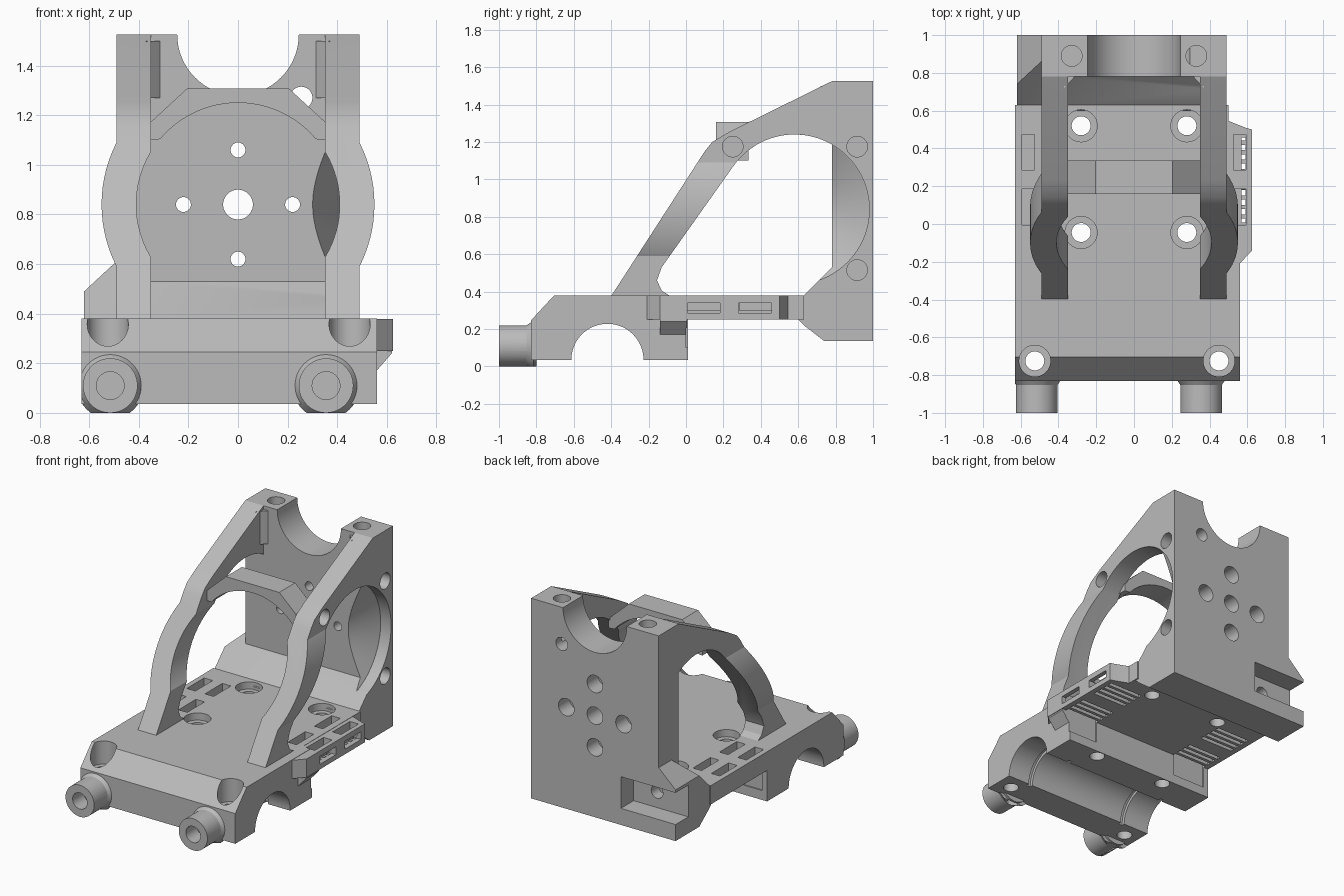
import bpy, bmesh, math
from mathutils import Vector

if "Cube" in bpy.data.objects:
    bpy.data.objects.remove(bpy.data.objects["Cube"], do_unlink=True)

grey = bpy.data.materials.new("machined_grey")
grey.use_nodes = True
grey.diffuse_color = (0.5, 0.5, 0.5, 1)
grey.node_tree.nodes["Principled BSDF"].inputs["Base Color"].default_value = (0.5, 0.5, 0.5, 1)


def place(axis, u, v, w):
    """Map a 2D profile point (u, v) and a depth w along the axis to 3D."""
    return Vector({"x": (w, u, v), "y": (u, w, v), "z": (u, v, w)}[axis])


def loft(name, axis, ring_a, a, ring_b, b):
    bm = bmesh.new()
    low = [bm.verts.new(place(axis, u, v, a)) for u, v in ring_a]
    high = [bm.verts.new(place(axis, u, v, b)) for u, v in ring_b]
    n = len(low)
    bm.faces.new(low)
    bm.faces.new(high[::-1])
    for i in range(n):
        j = (i + 1) % n
        bm.faces.new((low[i], high[i], high[j], low[j]))
    bmesh.ops.recalc_face_normals(bm, faces=bm.faces)
    mesh = bpy.data.meshes.new(name)
    bm.to_mesh(mesh)
    bm.free()
    mesh.materials.append(grey)
    obj = bpy.data.objects.new(name, mesh)
    bpy.context.collection.objects.link(obj)
    return obj


def prism(name, axis, pts, a, b):
    return loft(name, axis, pts, a, pts, b)


def box(name, x0, x1, y0, y1, z0, z1):
    return prism(name, "z", [(x0, y0), (x1, y0), (x1, y1), (x0, y1)], z0, z1)


def arc(u, v, r, start, end, n):
    angles = [math.radians(start + (end - start) * i / n) for i in range(n + 1)]
    return [(u + r * math.cos(t), v + r * math.sin(t)) for t in angles]


def rod(name, axis, u, v, r, a, b, r2=None, n=48):
    return loft(name, axis, arc(u, v, r, 0, 360, n)[:-1], a,
                arc(u, v, r2 or r, 0, 360, n)[:-1], b)


def combine(body, other, operation):
    mod = body.modifiers.new("combine", "BOOLEAN")
    mod.operation, mod.solver, mod.object = operation, "EXACT", other
    dg = bpy.context.evaluated_depsgraph_get()
    mesh = bpy.data.meshes.new_from_object(body.evaluated_get(dg))
    body.modifiers.clear()
    body.data = mesh
    bpy.data.objects.remove(other, do_unlink=True)


def cut(body, *others):
    for o in others:
        combine(body, o, "DIFFERENCE")


def join(body, *others):
    for o in others:
        combine(body, o, "UNION")


# Side frames: sloped profile with a circular bulge
outline = [(-0.43, 0.33), (0.1, 1.15), (0.14, 1.2), (0.233, 1.255),
           (0.78, 1.525), (1.0, 1.525), (1.0, 0.33)]
frame = prism("bearing_bracket", "x", outline, -0.6, 0.6)
section = box("section", -0.49, 0.49, -0.7, 1.2, 0.2, 1.7)
join(section, rod("bulge", "y", 0, 0.84, 0.55, -0.6, 0.7, n=96))
combine(frame, section, "INTERSECT")

# Side opening and the channel between the frames
opening = [(0.78, 0.2), (-0.09, 0.2), (-0.09, 0.38), (-0.13, 0.405),
           (-0.155, 0.46), (-0.13, 0.53)] + arc(0.58, 0.84, 0.4, 144, 60, 24)
cut(frame,
    prism("opening", "x", opening, -0.8, 0.8),
    box("channel", -0.35, 0.35, -0.8, 0.78, 0.1, 1.8),
    rod("channel_bore", "y", 0, 0.84, 0.41, -0.8, 0.78, n=96))

# Bridge across the front of the arch
bridge = [(-0.36, 1.1), (-0.36, 1.165), (-0.205, 1.308), (0.205, 1.308),
          (0.36, 1.165), (0.36, 1.1)] + arc(0, 0.84, 0.41, 40, 140, 24)
join(frame, prism("bridge", "y", bridge, 0.16, 0.335))

# Corner gussets at the wall
for s in (-1, 1):
    join(frame, prism("gusset", "z", [(s * 0.295, 0.8), (s * 0.37, 0.8), (s * 0.37, 0.72)],
                      1.27, 1.5))

# Lower back block with a chamfered wing
back = prism("back_block", "x", [(0.6, 0.35), (0.6, 0.25), (0.63, 0.22), (0.74, 0.135),
                                 (1.0, 0.135), (1.0, 0.61), (0.86, 0.61)], -0.62, 0.49)
cut(back, prism("wing_chamfer", "y", [(-0.48, 0.62), (-0.75, 0.62), (-0.75, 0.37)], 0.5, 1.2))
join(frame, back)

# Wall cutouts: cradle, side relief, holes and corner pocket
cut(frame,
    rod("cradle", "y", 0, 1.525, 0.245, 0.7, 1.2, n=64),
    rod("relief", "x", 0.58, 0.84, 0.4, 0.41, 0.8, n=96),
    rod("relief_cone", "x", 0.58, 0.84, 0.18, 0.29, 0.411, r2=0.4, n=96),
    rod("centre_hole", "y", 0, 0.84, 0.06, 0.5, 1.2),
    rod("upper_hole", "y", 0.255, 1.27, 0.045, 0.5, 1.2),
    box("pocket", -0.8, -0.2, 0.86, 1.2, 0.25, 0.47),
    rod("pocket_hole", "y", -0.38, 0.36, 0.045, 0.78, 1.0))
for x, z in ((-0.22, 0.84), (0.22, 0.84), (0, 0.62), (0, 1.06)):
    cut(frame, rod("bolt_hole", "y", x, z, 0.03, 0.5, 1.2),
        rod("bolt_seat", "y", x, z, 0.06, 0.88, 1.2))
for x in (-0.33, 0.33):
    cut(frame, rod("top_hole", "z", x, 0.89, 0.055, 1.25, 1.7))
for y, z in ((0.25, 1.175), (0.915, 1.175), (0.915, 0.515)):
    cut(frame, rod("side_hole", "x", y, z, 0.055, 0.39, 0.8))

# Base: front block, plate and side rim
base = prism("base_plate", "x", [(-0.83, 0.035), (-0.83, 0.245), (-0.705, 0.38),
                                 (0.01, 0.38), (0.01, 0.035)], -0.63, 0.56)
join(base,
     box("plate", -0.63, 0.5, -0.05, 0.63, 0.25, 0.38),
     prism("rim", "z", [(0.45, -0.22), (0.55, -0.22), (0.625, -0.14), (0.625, 0.5),
                        (0.59, 0.51), (0.49, 0.55), (0.45, 0.55)], 0.25, 0.378),
     prism("rim_gusset", "y", [(0.5, 0.37), (0.62, 0.37), (0.62, 0.24), (0.55, 0.16),
                               (0.5, 0.16)], -0.14, 0.005))

# Cross bore with ring grooves
cut(base, rod("cross_bore", "x", -0.42, 0.035, 0.193, -0.8, 0.8, n=72))
for x in (-0.43, 0.36):
    cut(base, rod("ring_groove", "x", -0.42, 0.035, 0.215, x, x + 0.03, n=72))

# Counterbored screw holes
for x, y in ((-0.28, 0.52), (0.28, 0.52), (-0.28, -0.045), (0.28, -0.045)):
    cut(base, rod("screw_seat", "z", x, y, 0.085, 0.33, 0.6),
        rod("screw_hole", "z", x, y, 0.05, -0.1, 0.6))
for x in (-0.525, 0.45):
    cut(base, rod("corner_seat", "z", x, -0.725, 0.083, 0.22, 0.6),
        rod("corner_hole", "z", x, -0.725, 0.05, -0.1, 0.6))

# Strap slots: top pockets, side windows, slats underneath
for s in (-1, 1):
    for y in (0.09, 0.38):
        for x in (0.42, 0.56):
            cut(base, box("strap_slot", s * x - 0.033, s * x + 0.033,
                          y - 0.095, y + 0.095, 0.3, 0.5))
        for k in range(4):
            v = y - 0.075 + k * 0.05
            cut(base, box("slat", s * 0.46 - 0.13, s * 0.46 + 0.13,
                          v - 0.014, v + 0.014, 0.1, 0.285))
for y in (0.095, 0.37):
    cut(base, box("side_window", 0.57, 0.8, y - 0.088, y + 0.088, 0.285, 0.34))

# Front bosses with blind bores
for side, x in (("right", -0.515), ("left", 0.355)):
    boss = rod("front_boss_" + side, "y", x, 0.11, 0.11, -1.0, -0.8)
    join(boss, rod("flare", "y", x, 0.11, 0.105, -0.86, -0.815, r2=0.135))
    cut(boss, box("flare_trim", x - 0.3, x + 0.3, -0.9, -0.7, -0.2, 0.0),
        rod("bore", "y", x, 0.11, 0.056, -1.1, -0.88))
    # Keep the flare inside the base edge
    if x < 0:
        cut(boss, box("edge_trim", x - 0.3, -0.63, -1.1, -0.7, -0.2, 0.5))

# Shading
bpy.ops.object.select_all(action="DESELECT")
parts = [o for o in bpy.context.collection.objects
         if o.type == "MESH" and grey.name in o.data.materials]
for o in parts:
    o.select_set(True)
    bpy.context.view_layer.objects.active = o
bpy.ops.object.shade_smooth_by_angle(angle=math.radians(25))
